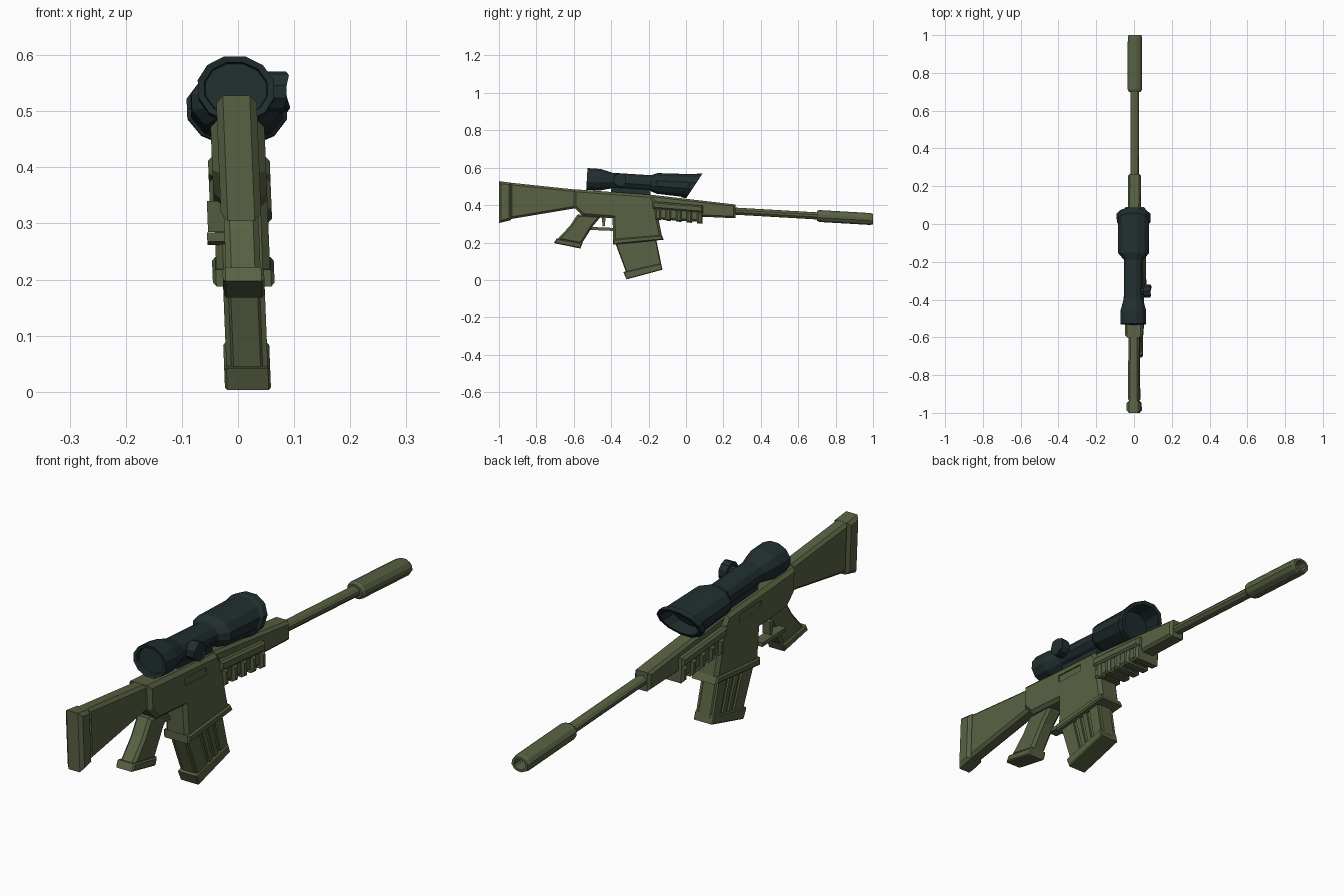
import bpy, bmesh, math
from mathutils import Vector

if "Cube" in bpy.data.objects:
    bpy.data.objects.remove(bpy.data.objects["Cube"])


def material(name, rgb):
    m = bpy.data.materials.new(name)
    m.use_nodes = True
    m.diffuse_color = (*rgb, 1)
    m.node_tree.nodes["Principled BSDF"].inputs["Base Color"].default_value = (*rgb, 1)
    return m


olive = material("olive_green", (0.098, 0.12, 0.056))
slate = material("dark_slate", (0.0155, 0.028, 0.029))


def finish(name, bm, mat):
    # the whole model leans slightly to one side
    for v in bm.verts:
        v.co.x += 0.04 * (0.45 - v.co.z)
    bmesh.ops.recalc_face_normals(bm, faces=bm.faces)
    me = bpy.data.meshes.new(name)
    bm.to_mesh(me)
    bm.free()
    me.materials.append(mat)
    ob = bpy.data.objects.new(name, me)
    bpy.context.collection.objects.link(ob)
    return ob


def prism(name, pts, half, bevel=0.0, cx=0.0, mat=olive):
    """Side outline of (y, z) points, extruded across x."""
    bm = bmesh.new()
    face = bm.faces.new([bm.verts.new((cx - half, y, z)) for y, z in pts])
    new = bmesh.ops.extrude_face_region(bm, geom=[face])["geom"]
    verts = [g for g in new if isinstance(g, bmesh.types.BMVert)]
    bmesh.ops.translate(bm, vec=(2 * half, 0, 0), verts=verts)
    if bevel:
        # chamfer only the edges around the two side faces
        bmesh.ops.recalc_face_normals(bm, faces=bm.faces)
        rim = [e for e in bm.edges if abs(e.verts[0].co.x - e.verts[1].co.x) < 1e-5]
        bmesh.ops.bevel(bm, geom=rim, offset=bevel, segments=1, affect="EDGES")
    return finish(name, bm, mat)


def tube(name, rings, z0, slope, sides, mat):
    """Rings of (y, x radius, z radius, slant) around a sloping axis."""
    bm = bmesh.new()
    loops = []
    for y, rx, rz, slant in rings:
        loop = []
        for i in range(sides):
            a = 2 * math.pi * (i + 0.5) / sides
            dz = rz * math.sin(a)
            loop.append(bm.verts.new((rx * math.cos(a), y + slant * dz, z0 + slope * y + dz)))
        loops.append(loop)
    for a, b in zip(loops, loops[1:]):
        for i in range(sides):
            j = (i + 1) % sides
            bm.faces.new((a[i], a[j], b[j], b[i]))
    bm.faces.new(loops[0])
    bm.faces.new(loops[-1])
    return finish(name, bm, mat)


def between(a, b, t):
    return tuple(Vector(a).lerp(Vector(b), t))


# Stock and butt pad
prism("stock", [(-0.94, 0.52), (-0.58, 0.482), (-0.58, 0.385), (-0.94, 0.325)], 0.029, 0.011)
prism("butt_pad", [(-1, 0.528), (-0.935, 0.52), (-0.935, 0.32), (-1, 0.304)], 0.036, 0.012)

# Receiver with magazine well and a shallow port on both sides
receiver = prism("receiver", [
    (-0.6, 0.485), (-0.19, 0.455), (-0.165, 0.42), (-0.125, 0.215), (-0.388, 0.195),
    (-0.393, 0.33), (-0.553, 0.342), (-0.6, 0.39)], 0.048, 0.013)
for side in (-1, 1):
    cutter = prism("port_cutter", [
        (-0.39, 0.437), (-0.26, 0.43), (-0.26, 0.4), (-0.39, 0.407)], 0.01, 0, side * 0.053)
    cutter.hide_render = True
    mod = receiver.modifiers.new("port", "BOOLEAN")
    mod.operation, mod.object = "DIFFERENCE", cutter
    bpy.context.view_layer.objects.active = receiver
    bpy.ops.object.modifier_apply(modifier=mod.name)
    bpy.data.objects.remove(cutter)
prism("magazine_well_lip", [
    (-0.39, 0.218), (-0.13, 0.24), (-0.118, 0.215), (-0.39, 0.188)], 0.055, 0.006)

# Magazine: narrow core, raised ribs and a wide base
rear_top, rear_low = (-0.383, 0.21), (-0.318, 0.035)
front_top, front_low = (-0.16, 0.22), (-0.13, 0.075)
prism("magazine", [rear_top, front_top, front_low, rear_low], 0.03, 0.006)
for i, (s, e) in enumerate([(0.02, 0.32), (0.4, 0.5), (0.58, 0.68), (0.76, 0.98)]):
    prism(f"magazine_rib_{i + 1}", [
        between(rear_top, front_top, s), between(rear_top, front_top, e),
        between(rear_low, front_low, e), between(rear_low, front_low, s)], 0.037)
prism("magazine_base", [(-0.335, 0.042), (-0.134, 0.088), (-0.125, 0.055), (-0.318, 0.003)], 0.041, 0.004)

# Grip
prism("grip", [(-0.58, 0.35), (-0.45, 0.345), (-0.5, 0.285), (-0.56, 0.19), (-0.69, 0.215),
               (-0.62, 0.29)], 0.031, 0.01)
prism("grip_base", [(-0.692, 0.222), (-0.553, 0.197), (-0.565, 0.168), (-0.706, 0.197)], 0.037, 0.005)

# Trigger and its guard
prism("trigger", [(-0.452, 0.34), (-0.43, 0.34), (-0.433, 0.29), (-0.445, 0.285)], 0.016, 0, -0.044)
prism("trigger_guard", [(-0.525, 0.284), (-0.385, 0.278), (-0.385, 0.262), (-0.525, 0.268)],
      0.02, 0, -0.042)

# Handguard: upper block, wide cover and ribs
prism("upper_handguard", [(-0.2, 0.457), (0.265, 0.403), (0.265, 0.33), (-0.2, 0.35)], 0.034, 0.01)
prism("handguard_core", [(-0.18, 0.41), (0.085, 0.39), (0.085, 0.31), (-0.18, 0.325)], 0.045, 0.01)
prism("handguard_cover", [(-0.18, 0.42), (0.09, 0.397), (0.09, 0.36), (-0.18, 0.382)], 0.055, 0.008)
for i in range(5):
    y = -0.165 + i * 0.056
    z = 0.322 - 0.085 * (y + 0.165)
    prism(f"handguard_rib_{i + 1}", [
        (y, z + 0.06), (y + 0.03, z + 0.057), (y + 0.03, z - 0.003), (y, z)], 0.055, 0.008)

# Barrel and hollow muzzle tube
barrel_axis = (0.383, -0.058)
tube("barrel", [(0.24, 0.023, 0.019, 0), (0.74, 0.023, 0.019, 0)], *barrel_axis, 10, olive)
tube("muzzle_tube", [
    (0.7, 0.032, 0.027, 0), (0.712, 0.039, 0.033, 0), (0.985, 0.039, 0.033, 0),
    (1.0, 0.035, 0.029, 0), (1.0, 0.024, 0.02, 0), (0.95, 0.024, 0.02, 0)], *barrel_axis, 12, olive)

# Scope body with recessed eyepiece and slanted, recessed hood
scope_axis = (0.506, -0.064)
tube("scope", [
    (-0.515, 0.056, 0.047, 0.06), (-0.527, 0.058, 0.049, 0.06), (-0.53, 0.07, 0.06, 0.06),
    (-0.46, 0.07, 0.06, 0.06), (-0.395, 0.052, 0.043, 0.06), (-0.19, 0.052, 0.043, 0.06),
    (-0.155, 0.083, 0.057, 0.06), (0.012, 0.085, 0.062, 0.66), (0.02, 0.092, 0.067, 0.66),
    (0.045, 0.092, 0.067, 0.66), (0.045, 0.077, 0.055, 0.66),
    (-0.02, 0.074, 0.052, 0.5)], *scope_axis, 12, slate)
prism("scope_mount", [(-0.4, 0.5), (-0.19, 0.49), (-0.19, 0.445), (-0.4, 0.46)], 0.025, 0, 0, slate)

# Adjustment knob on the left side of the scope
bm = bmesh.new()
ret = bmesh.ops.create_cone(bm, cap_ends=True, segments=10, radius1=0.036, radius2=0.036, depth=0.034)
for v in bm.verts:
    v.co = Vector((v.co.z + 0.073, v.co.x - 0.355, v.co.y + 0.535))
rim = [e for e in bm.edges if all(v.co.x > 0.08 for v in e.verts)]
bmesh.ops.bevel(bm, geom=rim, offset=0.006, segments=1, affect="EDGES")
finish("scope_knob", bm, slate)
bm = bmesh.new()
bmesh.ops.create_cone(bm, cap_ends=True, segments=10, radius1=0.022, radius2=0.022, depth=0.04)
for v in bm.verts:
    v.co = Vector((v.co.z + 0.045, v.co.x - 0.355, v.co.y + 0.535))
finish("knob_stem", bm, slate)
